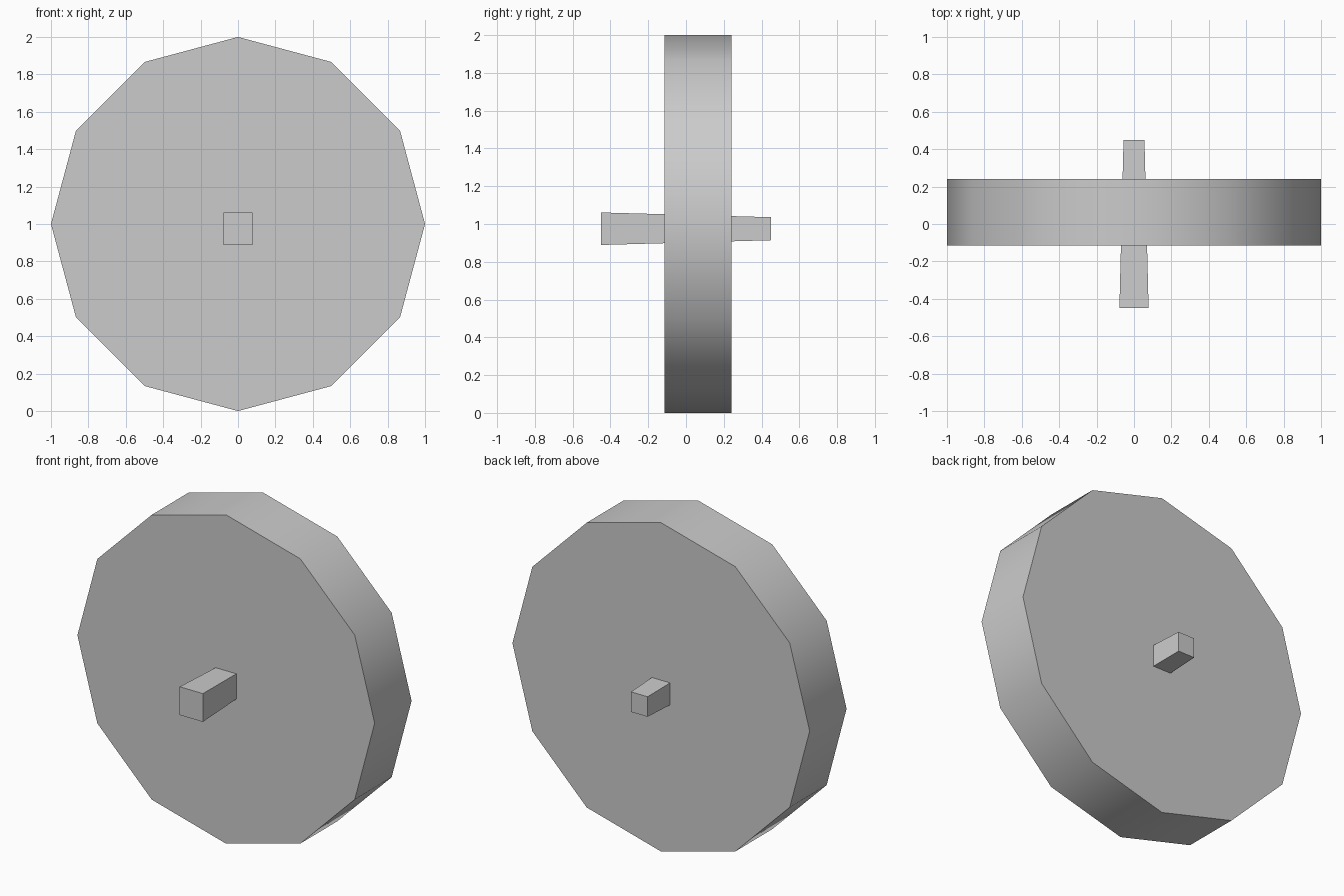
import bpy
import math

if "Cube" in bpy.data.objects:
    bpy.data.objects.remove(bpy.data.objects["Cube"])

# Wheel disc: 12-sided, axis along y, smooth rim with sharp face borders
Y_FRONT, Y_BACK = -0.115, 0.24
bpy.ops.mesh.primitive_cylinder_add(
    vertices=12, radius=1.0, depth=Y_BACK - Y_FRONT,
    location=(0, (Y_FRONT + Y_BACK) / 2, 1.0),
    rotation=(math.radians(90), 0, 0))
disc = bpy.context.object
disc.name = "wheel_disc"
bpy.ops.object.transform_apply(location=False, rotation=True, scale=True)
bpy.ops.object.shade_smooth_by_angle(angle=math.radians(40))

# Square axle running through the disc, tapering towards the back
bpy.ops.mesh.primitive_cube_add(size=2, location=(0, 0, 0.975))
axle = bpy.context.object
axle.name = "axle"
for v in axle.data.vertices:
    half_x, half_z = (0.078, 0.086) if v.co.y < 0 else (0.056, 0.061)
    v.co.x *= half_x
    v.co.y *= 0.449
    v.co.z *= half_z
